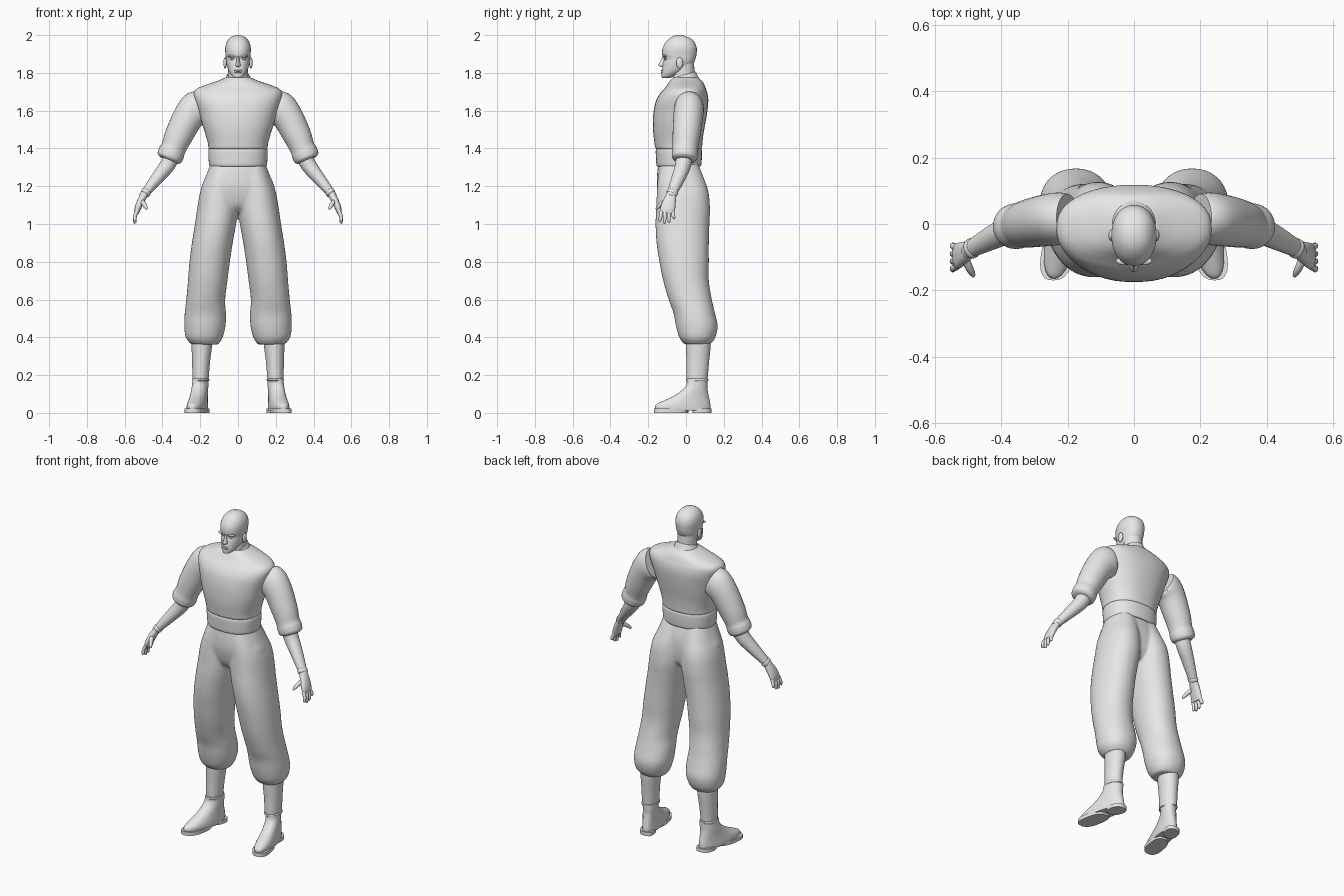
import bpy, bmesh, math
from mathutils import Vector, Matrix

grey = bpy.data.materials.new("plain_grey")
grey.diffuse_color = (0.8, 0.8, 0.8, 1)


def smooth_rows(rows, steps):
    """Catmull-Rom interpolation between cross-section rows."""
    out = []
    for i in range(len(rows) - 1):
        p0, p1 = rows[max(i - 1, 0)], rows[i]
        p2, p3 = rows[i + 1], rows[min(i + 2, len(rows) - 1)]
        for s in range(steps):
            t = s / steps
            out.append([0.5 * (2 * b + (c - a) * t + (2 * a - 5 * b + 4 * c - d) * t * t
                               + (3 * b - a - 3 * c + d) * t ** 3)
                        for a, b, c, d in zip(p0, p1, p2, p3)])
    out.append(list(rows[-1]))
    return out


def loft(bm, rows, axis=None, n=32, power=2.0, steps=4, shear=0.0, tilt=0.0):
    """Skin superellipse rings (x, y, z, ru, rv) along a path and cap the ends."""
    rows = smooth_rows(rows, steps)
    rings = []
    for i, (x, y, z, ru, rv) in enumerate(rows):
        a, b = rows[max(i - 1, 0)], rows[min(i + 1, len(rows) - 1)]
        t = Vector(axis) if axis else (Vector(b[:3]) - Vector(a[:3])).normalized()
        u = Vector((0, 1, 0)).cross(t).normalized()
        v = t.cross(u)
        ring = []
        for k in range(n):
            w = 2 * math.pi * k / n
            c, s = math.cos(w), math.sin(w)
            p = Vector((x, y, z)) + u * ru * math.copysign(abs(c) ** (2 / power), c) \
                + v * rv * math.copysign(abs(s) ** (2 / power), s)
            p.x += shear * p.y
            p.z += tilt * p.y
            ring.append(bm.verts.new(p))
        rings.append(ring)
    for r, q in zip(rings, rings[1:]):
        for k in range(n):
            bm.faces.new((r[k], r[(k + 1) % n], q[(k + 1) % n], q[k]))
    bm.faces.new(rings[0])
    bm.faces.new(rings[-1])


def upright(rows):
    """Rows (z, x0, x1, y0, y1) to upright ring rows."""
    return [((a + b) / 2, (c + d) / 2, z, (b - a) / 2, (d - c) / 2) for z, a, b, c, d in rows]


def centred(rows):
    """Rows (z, half width, y0, y1) to upright ring rows."""
    return upright([(z, -w, w, c, d) for z, w, c, d in rows])


def ball(bm, centre, size):
    bmesh.ops.create_uvsphere(bm, u_segments=16, v_segments=10, radius=1,
                              matrix=Matrix.Translation(centre) @ Matrix.Diagonal((*size, 1)))


def finish(name, bm, mirror=False, angle=45):
    bmesh.ops.recalc_face_normals(bm, faces=bm.faces[:])
    me = bpy.data.meshes.new(name)
    bm.to_mesh(me)
    bm.free()
    me.materials.append(grey)
    ob = bpy.data.objects.new(name, me)
    bpy.context.collection.objects.link(ob)
    bpy.ops.object.select_all(action='DESELECT')
    ob.select_set(True)
    bpy.context.view_layer.objects.active = ob
    bpy.ops.object.shade_smooth_by_angle(angle=math.radians(angle))
    if mirror:
        ob.modifiers.new("mirror", 'MIRROR').use_mirror_merge = False
    return ob


def part(name, rows, mirror=False, **kw):
    bm = bmesh.new()
    loft(bm, rows, **kw)
    return finish(name, bm, mirror)


UP = (0, 0, 1)

# Head, neck and collar
part("head", centred([
    (1.772, .012, -.122, -.095), (1.778, .026, -.129, -.07), (1.795, .040, -.130, -.035),
    (1.82, .053, -.127, .015), (1.85, .061, -.122, .040), (1.873, .064, -.117, .050),
    (1.895, .066, -.126, .055), (1.93, .068, -.124, .057), (1.962, .060, -.108, .046),
    (1.985, .043, -.084, .020), (1.996, .024, -.062, -.008), (2.0, .006, -.042, -.028)]),
    axis=UP, power=2.15)
part("neck", centred([(1.70, .062, -.075, .06), (1.77, .053, -.070, .047),
                      (1.85, .052, -.065, .043)]), axis=UP)
part("collar", centred([(1.735, .088, -.088, .078), (1.765, .070, -.076, .062),
                        (1.79, .060, -.070, .052), (1.791, .054, -.066, .047)]),
     axis=UP, tilt=0.3, steps=3)

# Face details
bm = bmesh.new()
loft(bm, centred([(1.832, .009, -.132, -.10), (1.840, .014, -.146, -.10),
                  (1.862, .009, -.136, -.10), (1.89, .007, -.122, -.10)]), axis=UP, n=12)
for z in (1.803, 1.812):
    ball(bm, (0, -.123, z), (.021, .010, .0045))
finish("nose_and_lips", bm)
bm = bmesh.new()
ball(bm, (.030, -.112, 1.889), (.025, .012, .007))
ball(bm, (.027, -.106, 1.873), (.014, .008, .006))
finish("brow_and_eye", bm, True)
bm = bmesh.new()
ball(bm, (.068, -.034, 1.853), (.009, .018, .030))
finish("ear", bm, True)

# Shirt body and waist band
part("shirt", centred([
    (1.395, .148, -.150, .076), (1.402, .156, -.162, .084), (1.43, .160, -.167, .087),
    (1.48, .174, -.173, .093), (1.53, .190, -.175, .102), (1.59, .206, -.172, .112),
    (1.65, .226, -.160, .118), (1.69, .234, -.138, .114), (1.715, .220, -.116, .106),
    (1.735, .175, -.100, .098), (1.757, .110, -.085, .085), (1.775, .068, -.068, .062)]),
    axis=UP, n=48, power=2.3)
part("waist_band", centred([(1.305, .142, -.145, .070), (1.31, .152, -.156, .080),
                            (1.35, .156, -.159, .084), (1.39, .157, -.160, .084),
                            (1.40, .150, -.153, .078)]), axis=UP, n=48, power=2.3)

# Sleeves with rolled cuffs
part("sleeve", [
    (.200, .017, 1.622, .086, .074), (.225, .016, 1.608, .092, .079),
    (.265, .011, 1.562, .082, .078), (.315, .002, 1.465, .074, .073),
    (.340, -.004, 1.405, .066, .067), (.352, -.006, 1.378, .070, .069),
    (.363, -.008, 1.350, .067, .066), (.368, -.009, 1.338, .052, .052)], True)

# Forearms and hands
part("forearm", [(.345, -.008, 1.37, .044, .044), (.375, -.016, 1.31, .041, .042),
                 (.430, -.042, 1.24, .033, .036), (.490, -.074, 1.165, .023, .027),
                 (.503, -.081, 1.145, .021, .027)], True, n=24)
part("wrist_band", [(.483, -.070, 1.174, .022, .027), (.486, -.072, 1.170, .026, .031),
                    (.494, -.076, 1.160, .025, .030), (.497, -.078, 1.156, .020, .026)],
     True, n=24, steps=2)
bm = bmesh.new()
loft(bm, [(.493, -.076, 1.16, .019, .025), (.513, -.086, 1.125, .019, .033),
          (.530, -.096, 1.085, .017, .039), (.537, -.099, 1.055, .011, .036)], n=20, power=2.3)
for y0, y1, z1 in ((-.070, -.064, 1.026), (-.090, -.090, 1.008),
                   (-.110, -.114, 1.003), (-.129, -.138, 1.014)):
    loft(bm, [(.533, y0, 1.07, .010, .010), (.545, (y0 + y1) / 2, 1.043, .010, .010),
              (.546, y1, z1 + .006, .008, .008), (.545, y1, z1, .004, .004)], n=10, steps=3)
loft(bm, [(.512, -.098, 1.125, .012, .014), (.498, -.130, 1.106, .012, .012),
          (.487, -.150, 1.088, .009, .009), (.484, -.158, 1.078, .004, .004)], n=10, steps=3)
finish("hand", bm, True)

# Baggy trousers: two legs and a pelvis fused into one skin
leg = upright([
    (.362, .105, .245, -.005, .125), (.370, .098, .255, -.015, .135),
    (.40, .081, .277, -.036, .156), (.46, .066, .285, -.053, .168),
    (.53, .064, .282, -.067, .153), (.60, .068, .274, -.092, .137),
    (.70, .056, .265, -.121, .121), (.80, .043, .257, -.141, .121),
    (.90, .028, .244, -.156, .121), (1.0, .010, .228, -.161, .124),
    (1.08, -.002, .216, -.158, .127), (1.17, -.002, .200, -.154, .119),
    (1.25, -.005, .170, -.148, .092), (1.33, -.005, .142, -.130, .060)])
bm = bmesh.new()
for side in (1, -1):
    loft(bm, [(side * r[0], *r[1:]) for r in leg], axis=UP, n=40, power=2.15)
loft(bm, centred([(1.06, .08, -.09, .06), (1.10, .16, -.130, .085), (1.18, .195, -.152, .092),
                  (1.25, .172, -.154, .085), (1.33, .140, -.145, .062)]),
     axis=UP, n=48, power=2.3)
trousers = finish("trousers", bm)
rm = trousers.modifiers.new("fuse", 'REMESH')
rm.mode, rm.voxel_size, rm.use_smooth_shade = 'VOXEL', 0.008, True
sm = trousers.modifiers.new("soften", 'SMOOTH')
sm.factor, sm.iterations = 0.5, 6

# Lower legs and boots
part("lower_leg", upright([(.42, .135, .250, .0, .130), (.35, .138, .246, .0, .130),
                           (.27, .148, .243, .002, .122), (.185, .155, .241, .002, .115),
                           (.16, .158, .238, .006, .112)][::-1]), True, axis=UP)
part("boot_cuff", upright([(.168, .158, .238, .006, .112), (.171, .152, .243, .0, .118),
                           (.180, .152, .243, .0, .118), (.183, .158, .238, .006, .112)]),
     True, axis=UP, steps=2)
SHEAR = -0.18
part("boot", upright([
    (.012, .164, .260, -.160, .128), (.03, .163, .261, -.165, .130),
    (.045, .164, .260, -.158, .129), (.062, .166, .258, -.125, .126),
    (.080, .168, .256, -.085, .122), (.100, .169, .255, -.048, .118),
    (.125, .169, .254, -.016, .114), (.150, .168, .252, .002, .114),
    (.175, .168, .250, .005, .114)]), True, axis=UP, power=2.2, shear=SHEAR)
bm = bmesh.new()
for y0, y1, w in ((-.170, .012, .051), (.035, .135, .044)):
    loft(bm, upright([(0, .213 - w, .213 + w, y0, y1), (.022, .213 - w, .213 + w, y0, y1)]),
         axis=UP, power=2.6, steps=1, shear=SHEAR)
finish("boot_sole", bm, True)
